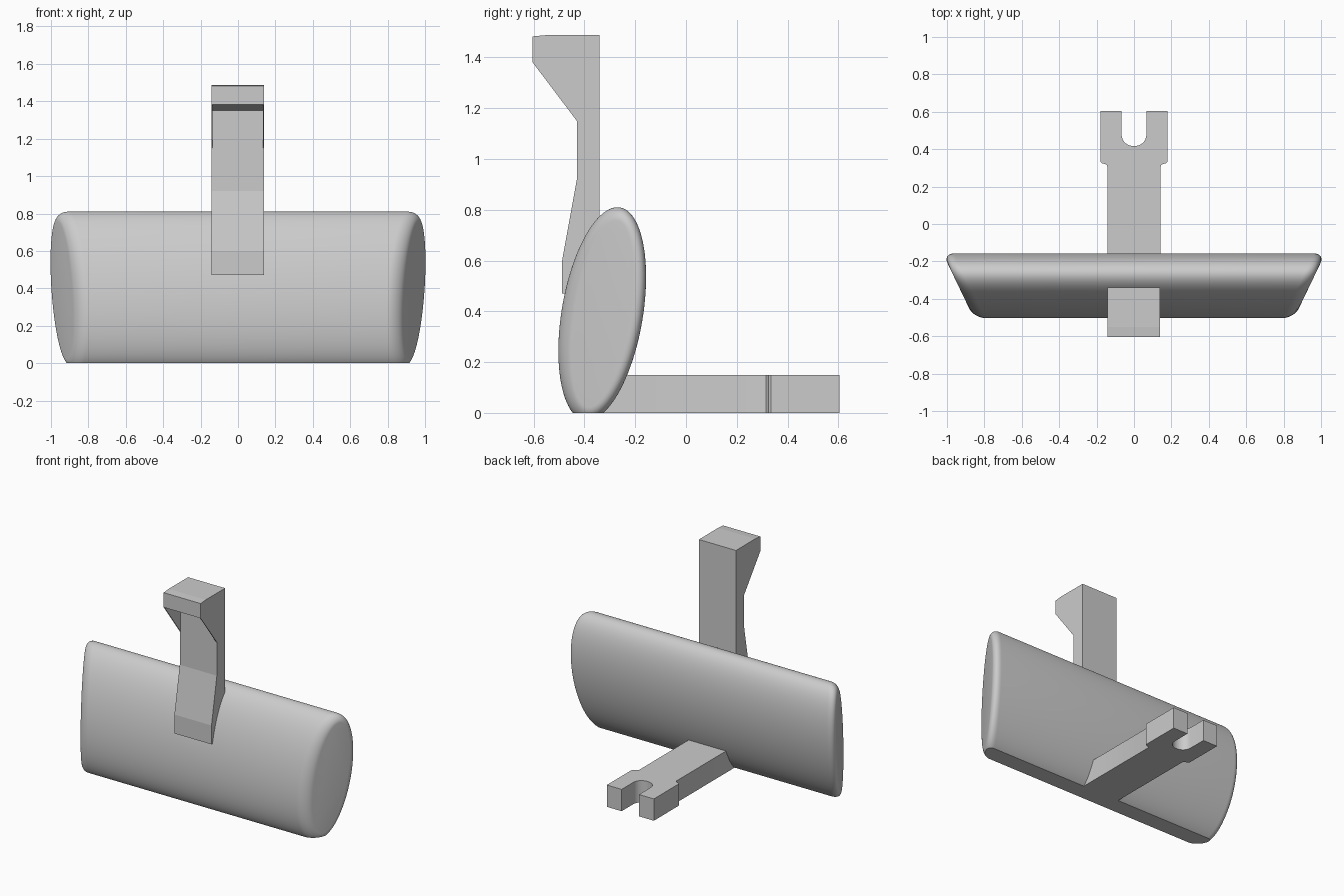
import bpy, bmesh, math
from mathutils import Vector

if "Cube" in bpy.data.objects:
    bpy.data.objects.remove(bpy.data.objects["Cube"])

grey = bpy.data.materials.new("plain_grey")
grey.diffuse_color = (0.6, 0.6, 0.6, 1)
grey.use_nodes = True
grey.node_tree.nodes["Principled BSDF"].inputs["Base Color"].default_value = grey.diffuse_color


def finish(name, bm, smooth=False):
    bmesh.ops.recalc_face_normals(bm, faces=bm.faces[:])
    me = bpy.data.meshes.new(name)
    bm.to_mesh(me)
    bm.free()
    ob = bpy.data.objects.new(name, me)
    bpy.context.collection.objects.link(ob)
    me.materials.append(grey)
    if smooth:
        bpy.ops.object.select_all(action='DESELECT')
        ob.select_set(True)
        bpy.context.view_layer.objects.active = ob
        bpy.ops.object.shade_smooth_by_angle(angle=math.radians(30))
    return ob


def prism(name, pts, vec, smooth=False):
    """Extrude a planar outline along vec."""
    bm = bmesh.new()
    f = bm.faces.new([bm.verts.new(p) for p in pts])
    r = bmesh.ops.extrude_face_region(bm, geom=[f])
    bmesh.ops.translate(bm, vec=vec, verts=[g for g in r["geom"] if isinstance(g, bmesh.types.BMVert)])
    return finish(name, bm, smooth)


# Body: leaning ellipse swept along x, slanted ends with rounded rims
N, STEPS, D = 96, 8, 0.055


def rim_point(t, inset):
    s, c = math.sin(t), math.cos(t)
    k = 0.42 - inset
    return (-0.33 + 0.06 * k / 0.42 * s + (0.162 - inset) * c, 0.39 + k * s)


def end_x(y):
    return 0.995 + 0.48 * (y + 0.214)


bm = bmesh.new()
rings = []
for i in range(STEPS + 1):
    u = i / STEPS
    w = (1 - u) ** 2, 1.4 * u * (1 - u), u * u
    ring = []
    for j in range(N):
        t = 2 * math.pi * j / N
        y0, z0 = rim_point(t, 0)
        y1, z1 = rim_point(t, D * 0.95)
        corner = Vector((end_x(y0), y0, z0))
        start = corner - Vector((D + 0.005, 0, 0))
        stop = Vector((end_x(y1), y1, z1))
        ring.append((start * w[0] + corner * w[1] + stop * w[2]) / sum(w))
    rings.append(ring)
mirrored = [[Vector((-p.x, p.y, p.z)) for p in r] for r in reversed(rings)]
loops = [[bm.verts.new(p) for p in r] for r in mirrored + rings]
for a, b in zip(loops, loops[1:]):
    for j in range(N):
        k = (j + 1) % N
        bm.faces.new((a[j], a[k], b[k], b[j]))
bm.faces.new(loops[0])
bm.faces.new(loops[-1])
# flat underside
cut = bmesh.ops.bisect_plane(bm, geom=bm.verts[:] + bm.edges[:] + bm.faces[:],
                             plane_co=(0, 0, 0), plane_no=(0, 0, 1), clear_inner=True)
bmesh.ops.holes_fill(bm, edges=[e for e in bm.edges if e.is_boundary], sides=0)
finish("body", bm, True)

# Upright arm with overhanging head
arm = [(-0.605, 1.483), (-0.55, 1.488), (-0.34, 1.488), (-0.34, 0.47), (-0.488, 0.47),
       (-0.488, 0.60), (-0.43, 0.92), (-0.43, 1.35), (-0.605, 1.382)]
prism("upright_arm", [(-0.142, y, z) for y, z in arm], (0.282, 0, 0))

# Thin side gussets under the head
for side, x in (("left", -0.142), ("right", 0.134)):
    prism("gusset_" + side, [(x, -0.605, 1.382), (x, -0.43, 1.35), (x, -0.43, 1.15)], (0.006, 0, 0))

# Foot bar with forked end
half = [(0.142, -0.328), (0.142, 0.305), (0.146, 0.316), (0.155, 0.321), (0.172, 0.325), (0.179, 0.334),
        (0.179, 0.605), (0.066, 0.605), (0.066, 0.476)]
for i in range(1, 9):
    a = math.pi / 2 * i / 8
    half.append((0.066 * math.cos(a), 0.476 - 0.06 * math.sin(a)))
half[-1] = (0.0, 0.416)
outline = half + [(-x, y) for x, y in reversed(half[:-1])]
prism("forked_foot", [(x, y, 0) for x, y in outline], (0, 0, 0.15), True)
